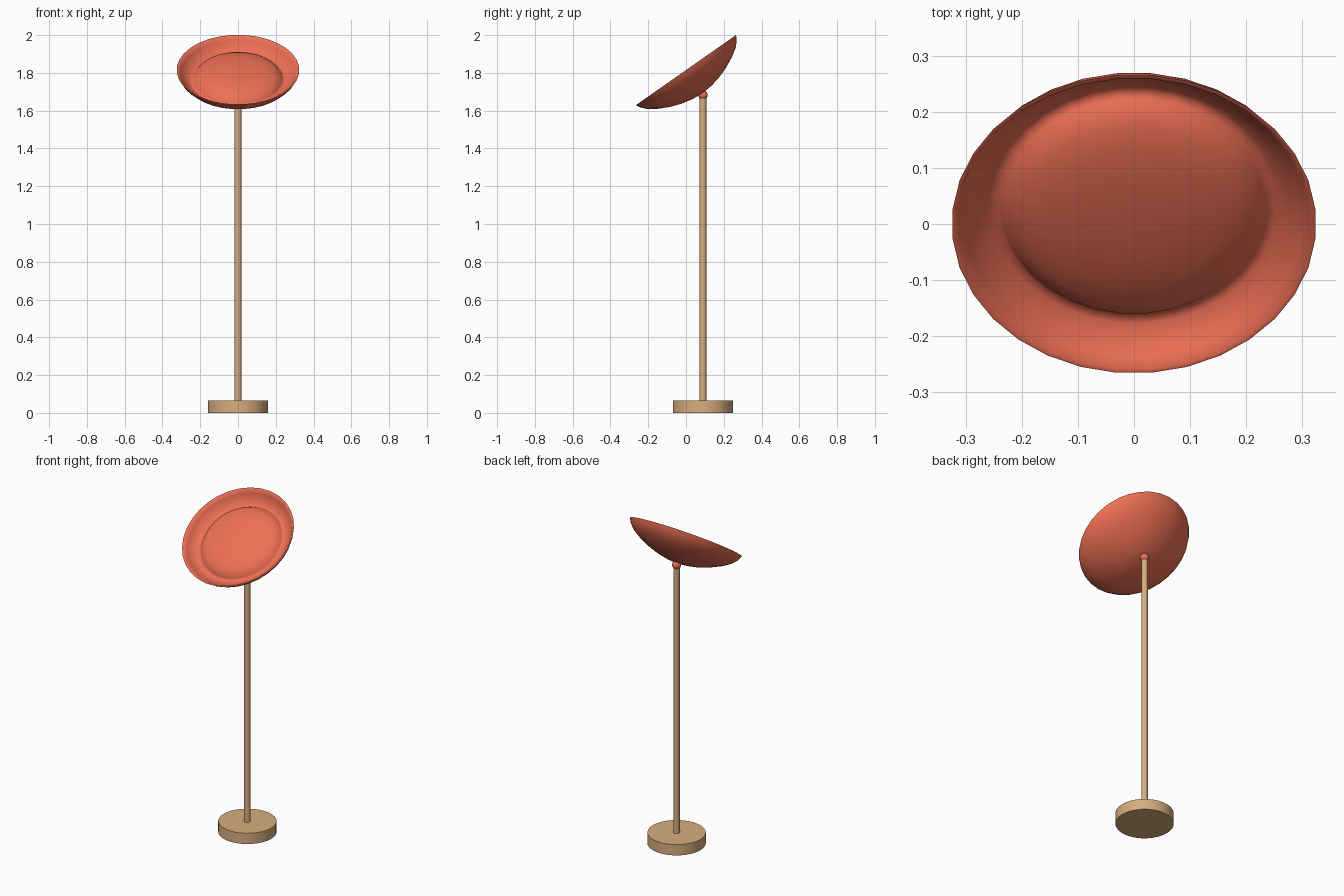
import bpy, math

if "Cube" in bpy.data.objects:
    bpy.data.objects.remove(bpy.data.objects["Cube"])

AXIS_Y = 0.09            # stem sits behind the centre of the tilted dish
TILT = math.radians(35)


def material(name, rgb):
    m = bpy.data.materials.new(name)
    m.diffuse_color = (*rgb, 1)
    m.use_nodes = True
    m.node_tree.nodes["Principled BSDF"].inputs["Base Color"].default_value = m.diffuse_color
    return m


coral = material("coral", (0.85, 0.16, 0.09))
wood = material("light_wood", (0.68, 0.42, 0.21))


def finish(ob, name, mat):
    ob.name = name
    ob.data.materials.append(mat)
    bpy.ops.object.select_all(action='DESELECT')
    ob.select_set(True)
    bpy.context.view_layer.objects.active = ob
    bpy.ops.object.shade_smooth_by_angle(angle=math.radians(60))


def cylinder(name, r, z0, z1, mat):
    bpy.ops.mesh.primitive_cylinder_add(vertices=32, radius=r, depth=z1 - z0,
                                        location=(0, AXIS_Y, (z0 + z1) / 2))
    finish(bpy.context.object, name, mat)


def lathe(name, profile, n, mat):
    # profile runs from the axis on the underside to the axis on the upper side
    ring = profile[1:-1]
    k = len(ring)
    verts = [(0, 0, profile[0][1]), (0, 0, profile[-1][1])]
    for i in range(n):
        a = 2 * math.pi * (i + 0.5) / n
        verts += [(r * math.cos(a), r * math.sin(a), z) for r, z in ring]
    faces = []
    for i in range(n):
        a, b = 2 + i * k, 2 + (i + 1) % n * k
        faces.append((0, b, a))
        faces += [(a + j, b + j, b + j + 1, a + j + 1) for j in range(k - 1)]
        faces.append((a + k - 1, b + k - 1, 1))
    me = bpy.data.meshes.new(name)
    me.from_pydata(verts, [], faces)
    ob = bpy.data.objects.new(name, me)
    bpy.context.collection.objects.link(ob)
    finish(ob, name, mat)
    return ob


# Base and stem
cylinder("base", 0.16, 0, 0.065, wood)
cylinder("stem", 0.018, 0.06, 1.685, wood)

# Ball joint
bpy.ops.mesh.primitive_uv_sphere_add(segments=24, ring_count=12, radius=0.025,
                                     location=(0, AXIS_Y, 1.683))
finish(bpy.context.object, "ball_joint", coral)

# Tilted dish: bowl outside, rim, groove, and a shallow dome inside
dish = lathe("dish_shade", [
    (0, -0.15), (0.06, -0.146), (0.12, -0.133), (0.18, -0.112),
    (0.24, -0.083), (0.285, -0.054), (0.312, -0.025), (0.325, 0),
    (0.317, 0), (0.304, -0.022), (0.28, -0.045), (0.258, -0.06),
    (0.242, -0.063), (0.234, -0.054), (0.222, -0.038), (0.195, -0.024),
    (0.15, -0.012), (0.08, -0.004), (0, -0.002)], 32, coral)
dish.location = (0, 0, 1.815)
dish.rotation_euler = (TILT, 0, 0)
